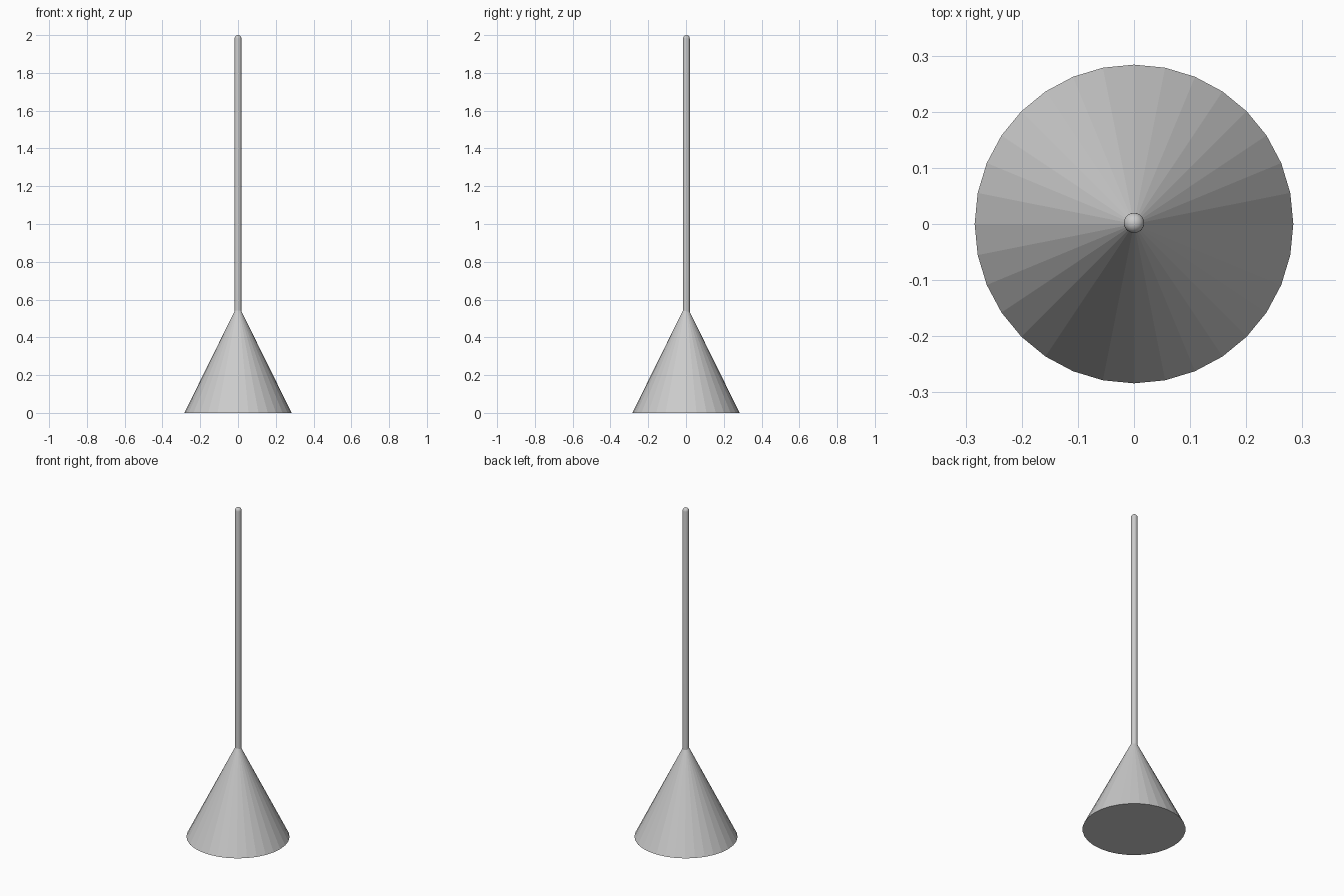
import bpy
import math

if "Cube" in bpy.data.objects:
    bpy.data.objects.remove(bpy.data.objects["Cube"])

SIDES = 32
BASE_R, APEX_Z = 0.284, 0.575
ROD_R, HEIGHT = 0.018, 2.0
ROD_Y = 0.002


def revolve(name, profile, sides, y=0.0):
    """Closed solid of revolution from (radius, z) points, bottom to top."""
    verts, faces, rings = [], [], []
    for r, z in profile:
        start = len(verts)
        count = sides if r > 1e-6 else 1
        for i in range(count):
            a = 2 * math.pi * i / sides
            verts.append((r * math.cos(a), y + r * math.sin(a), z))
        rings.append([start + i % count for i in range(sides)])
    faces.append(rings[0][::-1])
    for low, high in zip(rings, rings[1:]):
        for i in range(sides):
            j = (i + 1) % sides
            quad = [low[i], low[j], high[j], high[i]]
            faces.append(list(dict.fromkeys(quad)))
    mesh = bpy.data.meshes.new(name)
    mesh.from_pydata(verts, [], faces)
    obj = bpy.data.objects.new(name, mesh)
    bpy.context.collection.objects.link(obj)
    return obj


# Flat-faceted conical base with a closed underside
revolve("cone_base", [(BASE_R, 0), (0, APEX_Z)], SIDES)

# Thin rod rising from the cone, with a domed tip
dome = [(ROD_R * math.cos(t), HEIGHT - ROD_R + ROD_R * math.sin(t))
        for t in (math.pi / 2 * k / 6 for k in range(6))]
rod = revolve("rod", [(ROD_R, 0.5)] + dome + [(0, HEIGHT)], SIDES, ROD_Y)
bpy.context.view_layer.objects.active = rod
rod.select_set(True)
bpy.ops.object.shade_smooth_by_angle()
